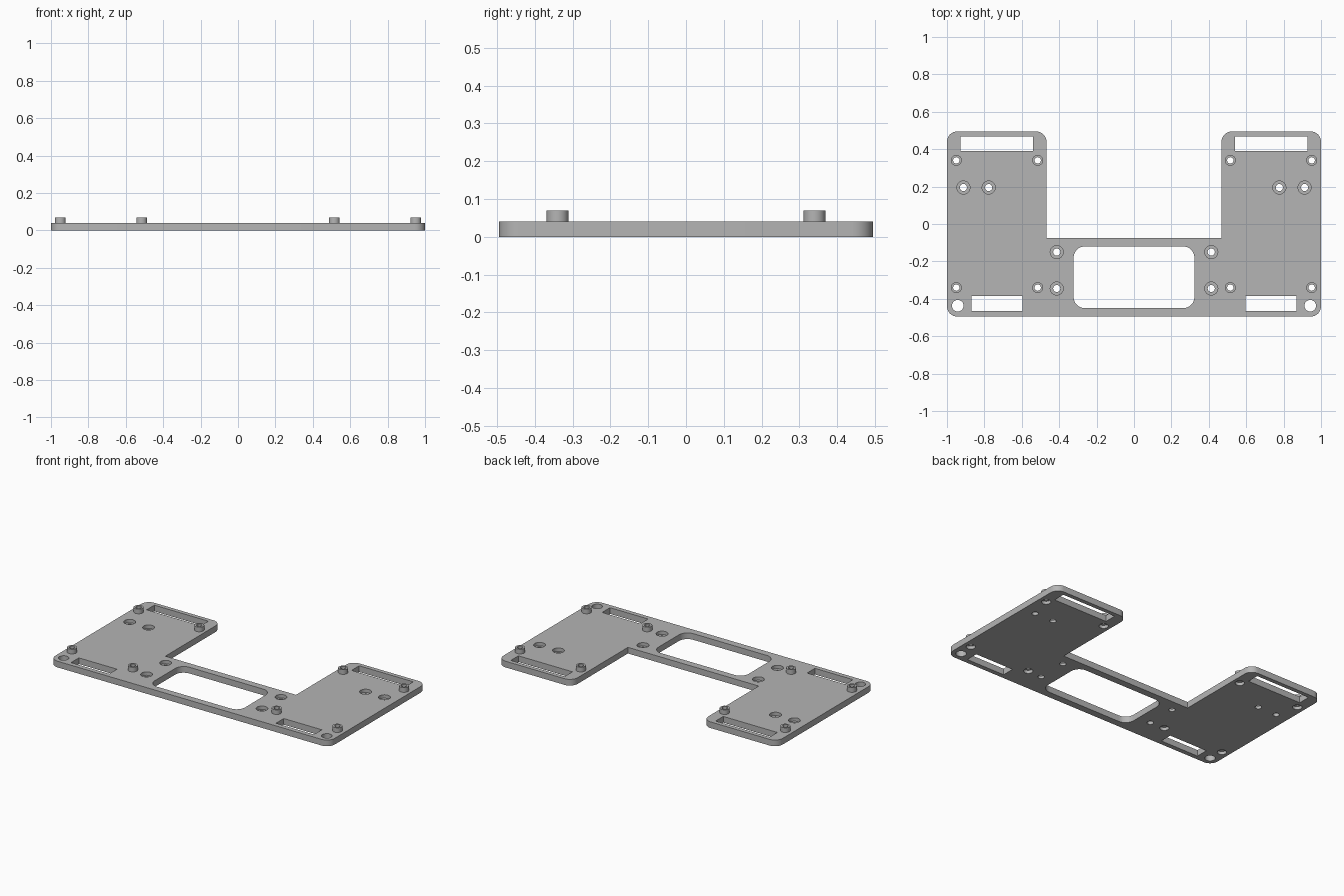
import bpy, bmesh
from math import cos, sin, pi

cube = bpy.data.objects.get("Cube")
if cube:
    bpy.data.objects.remove(cube, do_unlink=True)

THICK, TOP = 0.04, 0.07

grey = bpy.data.materials.new("plain grey")
grey.use_nodes = True
grey.diffuse_color = (0.46, 0.46, 0.46, 1)
grey.node_tree.nodes["Principled BSDF"].inputs["Base Color"].default_value = grey.diffuse_color


def rounded(corners, steps=8):
    """Outline from (x, y, radius) corners of an axis-aligned polygon."""
    pts = []
    for i, (x, y, r) in enumerate(corners):
        if r == 0:
            pts.append((x, y))
            continue
        px, py, _ = corners[i - 1]
        nx, ny, _ = corners[(i + 1) % len(corners)]
        sign = lambda v: (v > 1e-6) - (v < -1e-6)
        ux, uy = sign(px - x), sign(py - y)
        vx, vy = sign(nx - x), sign(ny - y)
        for k in range(steps + 1):
            a = k / steps * pi / 2
            s, c = r * (1 - sin(a)), r * (1 - cos(a))
            pts.append((x + ux * s + vx * c, y + uy * s + vy * c))
    return pts


def rect(x0, x1, y0, y1, r=0):
    return rounded([(x0, y0, r), (x1, y0, r), (x1, y1, r), (x0, y1, r)])


def circle(x, y, r, n=32):
    return [(x + r * cos(2 * pi * k / n), y + r * sin(2 * pi * k / n)) for k in range(n)]


def solid(name, prisms):
    """Object made of upright prisms, each (outline, bottom, top)."""
    bm = bmesh.new()
    for pts, z0, z1 in prisms:
        face = bm.faces.new([bm.verts.new((x, y, z0)) for x, y in pts])
        out = bmesh.ops.extrude_face_region(bm, geom=[face])
        for v in out["geom"]:
            if isinstance(v, bmesh.types.BMVert):
                v.co.z = z1
    bmesh.ops.recalc_face_normals(bm, faces=bm.faces)
    me = bpy.data.meshes.new(name)
    bm.to_mesh(me)
    bm.free()
    me.materials.append(grey)
    ob = bpy.data.objects.new(name, me)
    bpy.context.collection.objects.link(ob)
    return ob


# U-shaped plate outline
R = 0.055
plate = solid("mounting_plate", [(rounded([
    (-1, -0.495, R), (1, -0.495, R), (1, 0.495, R), (0.468, 0.495, R),
    (0.468, -0.075, 0), (-0.468, -0.075, 0), (-0.468, 0.495, R), (-1, 0.495, R)]), 0, THICK)])

posts, through, recesses = [], [], []

# Central window
through.append((rect(-0.323, 0.323, -0.45, -0.12, 0.06), -0.1, 0.2))

for s in (-1, 1):
    # Strap slots and corner hole
    through.append((rect(s * 0.54, s * 0.927, 0.39, 0.468), -0.1, 0.2))
    through.append((rect(s * 0.597, s * 0.87, -0.465, -0.385), -0.1, 0.2))
    through.append((circle(s * 0.942, -0.437, 0.031), -0.1, 0.2))
    # Standoffs with a screw-head recess underneath
    for x in (0.515, 0.95):
        for y in (-0.34, 0.34):
            posts.append((circle(s * x, y, 0.029), 0.03, TOP))
            through.append((circle(s * x, y, 0.017), -0.1, 0.2))
            recesses.append((circle(s * x, y, 0.027), -0.1, 0.02))
    # Counterbored holes opening upward
    for x, y in ((0.912, 0.195), (0.777, 0.195), (0.413, -0.15), (0.413, -0.345)):
        through.append((circle(s * x, y, 0.019), -0.1, 0.2))
        recesses.append((circle(s * x, y, 0.035), 0.018, 0.2))

# Join the standoffs, then cut the openings
helpers = [solid("standoffs", posts), solid("through_cutter", through), solid("recess_cutter", recesses)]
for ob, op in zip(helpers, ("UNION", "DIFFERENCE", "DIFFERENCE")):
    ob.hide_render = True
    mod = plate.modifiers.new(ob.name, "BOOLEAN")
    mod.operation, mod.object, mod.solver = op, ob, "EXACT"

deps = bpy.context.evaluated_depsgraph_get()
mesh = bpy.data.meshes.new_from_object(plate.evaluated_get(deps))
plate.modifiers.clear()
plate.data = mesh
mesh.materials.clear()
mesh.materials.append(grey)
for p in mesh.polygons:
    p.material_index = 0
for ob in helpers:
    bpy.data.objects.remove(ob, do_unlink=True)

# Smooth the round walls, keep the edges sharp
bpy.ops.object.select_all(action="DESELECT")
plate.select_set(True)
bpy.context.view_layer.objects.active = plate
bpy.ops.object.shade_smooth_by_angle(angle=pi / 6)
